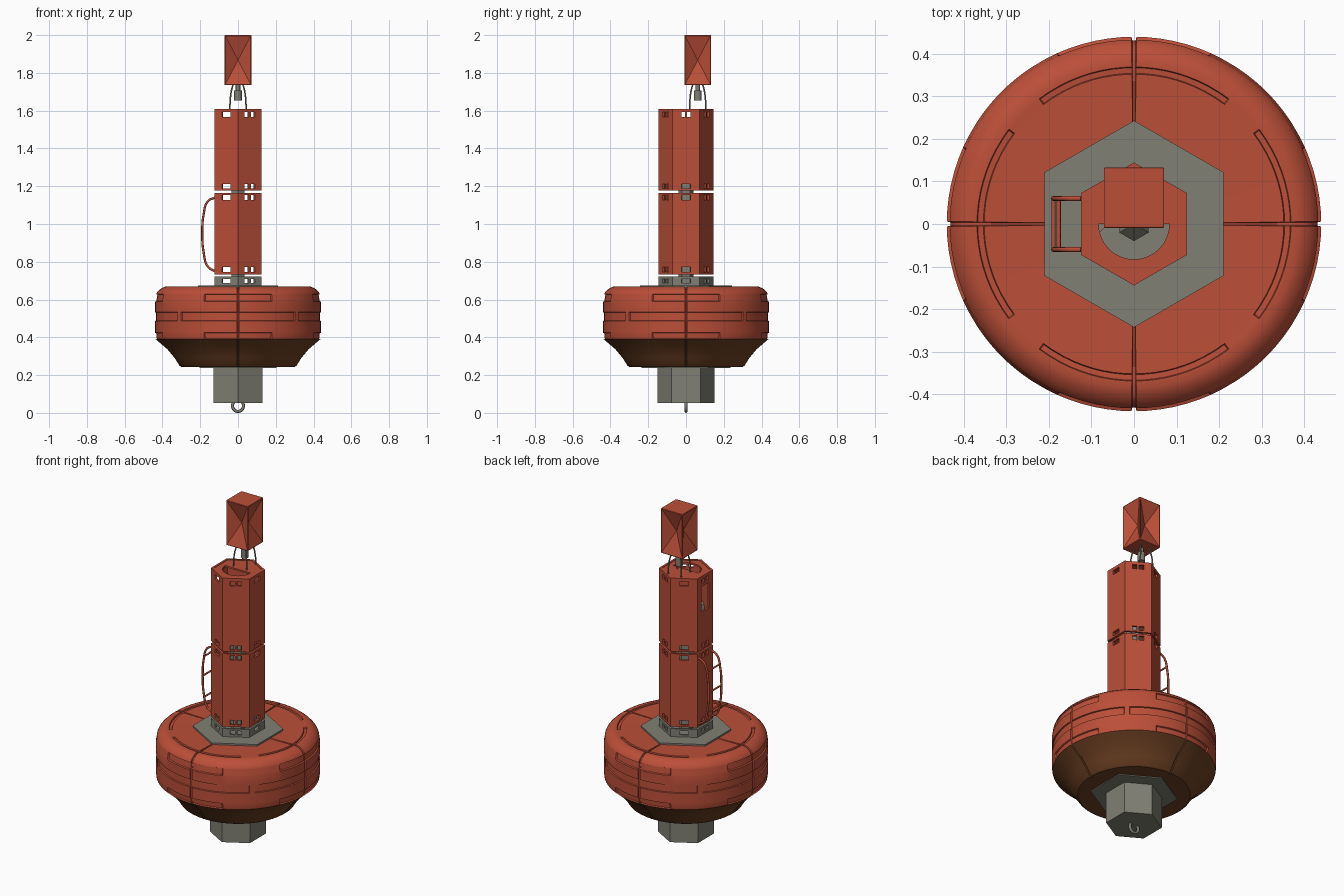
import bpy, bmesh, math
from math import sin, cos, radians, pi

if "Cube" in bpy.data.objects:
    bpy.data.objects.remove(bpy.data.objects["Cube"])


def material(name, rgb):
    m = bpy.data.materials.new(name)
    m.diffuse_color = (*rgb, 1)
    m.use_nodes = True
    m.node_tree.nodes["Principled BSDF"].inputs["Base Color"].default_value = m.diffuse_color
    return m


RED = material("buoy_red", (0.50, 0.078, 0.04))
GREY = material("metal_grey", (0.22, 0.215, 0.175))
BROWN = material("antifouling_brown", (0.145, 0.05, 0.016))


def finish(name, bm, *mats, smooth=None):
    me = bpy.data.meshes.new(name)
    bm.to_mesh(me)
    bm.free()
    ob = bpy.data.objects.new(name, me)
    bpy.context.collection.objects.link(ob)
    for m in mats:
        me.materials.append(m)
    if smooth:
        bpy.ops.object.select_all(action='DESELECT')
        ob.select_set(True)
        bpy.context.view_layer.objects.active = ob
        bpy.ops.object.shade_smooth_by_angle(angle=radians(smooth))
    return ob


def prism(name, sides, r1, r2, z0, z1, mat, at=(0, 0), smooth=None):
    bm = bmesh.new()
    rings = []
    for r, z in ((r1, z0), (r2, z1)):
        rings.append([bm.verts.new((at[0] + r * sin(2 * pi * i / sides),
                                    at[1] + r * cos(2 * pi * i / sides), z)) for i in range(sides)])
    for i in range(sides):
        j = (i + 1) % sides
        bm.faces.new((rings[0][i], rings[0][j], rings[1][j], rings[1][i]))
    bm.faces.new(rings[0])
    bm.faces.new(rings[1])
    bmesh.ops.recalc_face_normals(bm, faces=bm.faces)
    return finish(name, bm, mat, smooth=smooth)


def tube(name, pts, radius, mat):
    cu = bpy.data.curves.new(name, 'CURVE')
    cu.dimensions = '3D'
    cu.bevel_depth, cu.bevel_resolution, cu.use_fill_caps = radius, 2, True
    cu.resolution_u = 6
    sp = cu.splines.new('BEZIER')
    sp.bezier_points.add(len(pts) - 1)
    for p, co in zip(sp.bezier_points, pts):
        p.co = co
        p.handle_left_type = p.handle_right_type = 'AUTO'
    cu.materials.append(mat)
    ob = bpy.data.objects.new(name, cu)
    bpy.context.collection.objects.link(ob)
    bpy.ops.object.select_all(action='DESELECT')
    ob.select_set(True)
    bpy.context.view_layer.objects.active = ob
    bpy.ops.object.convert(target='MESH')


# Float: lathed profile with recesses that depend on the angle to the nearest axis
ROWS = [(0, .664, ''), (.2, .664, ''), (.352, .667, ''), (.354, .667, 'top'), (.367, .668, 'top'),
        (.369, .668, ''), (.385, .668, ''), (.402, .662, ''), (.418, .650, ''), (.430, .636, ''),
        (.433, .629, ''), (.434, .626, 'pad'), (.439, .592, 'pad'), (.44, .589, ''),
        (.44, .533, ''), (.44, .531, 'mid'), (.44, .489, 'mid'), (.44, .487, ''),
        (.44, .425, ''), (.44, .422, 'pad'), (.437, .394, 'pad'), (.436, .390, ''),
        (.415, .372, ''), (.375, .338, ''), (.335, .290, ''), (.31, .25, ''), (.30, .243, ''), (0, .243, '')]
LIMIT = {'top': 37, 'pad': 24, 'mid': 43}
half = [.5, .8, 4, 8, 12, 16, 20, 23.7, 24.3, 28, 33, 36.8, 37.2, 40, 42.8, 43.2]
quad = half + [90 - a for a in reversed(half)]
angles = [q * 90 + a for q in range(4) for a in quad]
bm = bmesh.new()
cols = []
for a in angles:
    off = min(a % 90, 90 - a % 90)
    col = []
    for r, z, kind in ROWS:
        d = .009 if off < .6 and r > 0 else 0
        if kind and off < LIMIT[kind]:
            d = max(d, .007)
        if z > .66:
            z -= d
        else:
            r -= d
        col.append(bm.verts.new((max(r, 0) * cos(radians(a)), max(r, 0) * sin(radians(a)), z)))
    cols.append(col)
for i, c in enumerate(cols):
    n = cols[(i + 1) % len(cols)]
    for k in range(len(ROWS) - 1):
        f = bm.faces.new((c[k], c[k + 1], n[k + 1], n[k]))
        f.material_index = 1 if f.calc_center_median().z < .385 else 0
bmesh.ops.remove_doubles(bm, verts=bm.verts, dist=1e-5)
bmesh.ops.recalc_face_normals(bm, faces=bm.faces)
finish("float", bm, RED, BROWN, smooth=30)

# Hexagonal flanges, ballast post and mooring eye
prism("top_flange", 6, .243, .243, .655, .674, GREY)
prism("bottom_flange", 6, .235, .235, .237, .255, GREY)
prism("ballast_post", 6, .151, .151, .053, .245, GREY)
bpy.ops.mesh.primitive_torus_add(major_radius=.029, minor_radius=.008, major_segments=32,
                                 minor_segments=10, location=(0, 0, .037), rotation=(pi / 2, 0, 0))
eye = bpy.context.object
eye.name = "mooring_eye"
eye.data.materials.append(GREY)
bpy.ops.object.shade_smooth()


# Hollow hexagonal tower modules with one wide or two narrow slots on alternate faces
APO = .125
SIDE = APO * math.tan(pi / 6)


def hex_shell(name, z0, z1, slots, mat, window=None):
    us = [-SIDE, -.036, -.031, -.025, -.006, .006, .025, .031, .036, SIDE]
    zs = sorted({z0, z1, *[z for s in slots for z in s], *(window or ())})
    bm = bmesh.new()
    for face in range(6):
        a = face * pi / 3
        for u0, u1 in zip(us, us[1:]):
            for b, t in zip(zs, zs[1:]):
                u, z = abs(u0 + u1) / 2, (b + t) / 2
                in_slot = any(s[0] < z < s[1] for s in slots)
                gap = u < .025 if face % 2 == 0 else .006 < u < .031
                if in_slot and gap:
                    continue
                if window and face == 3 and u < .036 and window[0] < z < window[1]:
                    continue
                bm.faces.new([bm.verts.new((APO * cos(a) - p * sin(a), APO * sin(a) + p * cos(a), q))
                              for p, q in ((u0, b), (u1, b), (u1, t), (u0, t))])
    bmesh.ops.remove_doubles(bm, verts=bm.verts, dist=1e-5)
    ob = finish(name, bm, mat)
    so = ob.modifiers.new("wall", 'SOLIDIFY')
    so.thickness, so.offset, so.use_even_offset = .012, -1, True


hex_shell("tower_base", .67, .721, [(.687, .709)], GREY)
hex_shell("lower_tower", .733, 1.164, [(.746, .772), (1.127, 1.153)], RED)
hex_shell("upper_tower", 1.177, 1.61, [(1.187, 1.212), (1.566, 1.592)], RED, window=(1.40, 1.55))
prism("inner_post", 6, .04, .04, .67, 1.38, GREY)
prism("inner_post_cap", 6, .04, .006, 1.38, 1.42, GREY)
prism("instrument", 4, .03, .03, 1.39, 1.43, GREY, at=(-.09, 0))

# Tower lid with a half-round opening at the front
bm = bmesh.new()
R = (APO - .004) / cos(pi / 6)
V = lambda r, deg: bm.verts.new((r * cos(radians(deg)), r * sin(radians(deg)), 1.607))
e0, e1 = V(APO - .004, 0), V(APO - .004, 180)
arc = [V(.083, 180 + i * 11.25) for i in range(17)]
bm.faces.new([arc[-1], e0, V(R, 30), V(R, 90), V(R, 150), e1, arc[0]])
right, front, left = V(R, -30), V(R, -90), V(R, -150)
bm.faces.new([e0] + arc[::-1] + [e1, left, front, right])
bmesh.ops.triangulate(bm, faces=bm.faces)
for f in bm.faces:
    f.normal_update()
    if f.normal.z < 0:
        f.normal_flip()
lid = finish("tower_lid", bm, RED)
so = lid.modifiers.new("thickness", 'SOLIDIFY')
so.thickness, so.offset = .01, -1

# Climbing ladder on the left side
RAIL = [(-.123, 1.14), (-.16, 1.12), (-.182, 1.05), (-.189, .95), (-.182, .85), (-.16, .775), (-.123, .75)]
for side, y in (("front", -.06), ("back", .06)):
    tube("ladder_rail_" + side, [(x, y, z) for x, z in RAIL], .006, RED)
for i, (x, z) in enumerate(((-.177, 1.07), (-.189, .95), (-.177, .83))):
    tube(f"ladder_rung_{i + 1}", [(x, -.06, z), (x, .06, z)], .005, RED)

# Lantern and curved stays under the topmark
CY = .062
prism("lantern", 20, .02, .02, 1.655, 1.708, GREY, at=(0, CY), smooth=30)
prism("lantern_stem", 16, .012, .012, 1.70, 1.745, GREY, at=(0, CY), smooth=30)
for sx in (-1, 1):
    for sy in (-1, 1):
        tube(f"stay_{'left' if sx < 0 else 'right'}_{'front' if sy < 0 else 'back'}",
             [(sx * k, CY + sy * k, z) for k, z in ((.043, 1.60), (.041, 1.66), (.034, 1.71), (.024, 1.745))],
             .004, GREY)

# Topmark: box with pyramid-shaped recesses on its four sides
bm = bmesh.new()
bmesh.ops.create_cube(bm, size=1)
for v in bm.verts:
    v.co = (v.co.x * .142, v.co.y * .142 + CY, v.co.z * .265 + 1.8675)
sides = [f for f in bm.faces if abs(f.normal.z) < .5]
bmesh.ops.inset_individual(bm, faces=sides, thickness=.005)
bmesh.ops.poke(bm, faces=sides, offset=-.045)
top = finish("topmark", bm, RED)
bv = top.modifiers.new("soft_edges", 'BEVEL')
bv.width, bv.segments, bv.limit_method, bv.angle_limit = .004, 2, 'ANGLE', radians(80)
